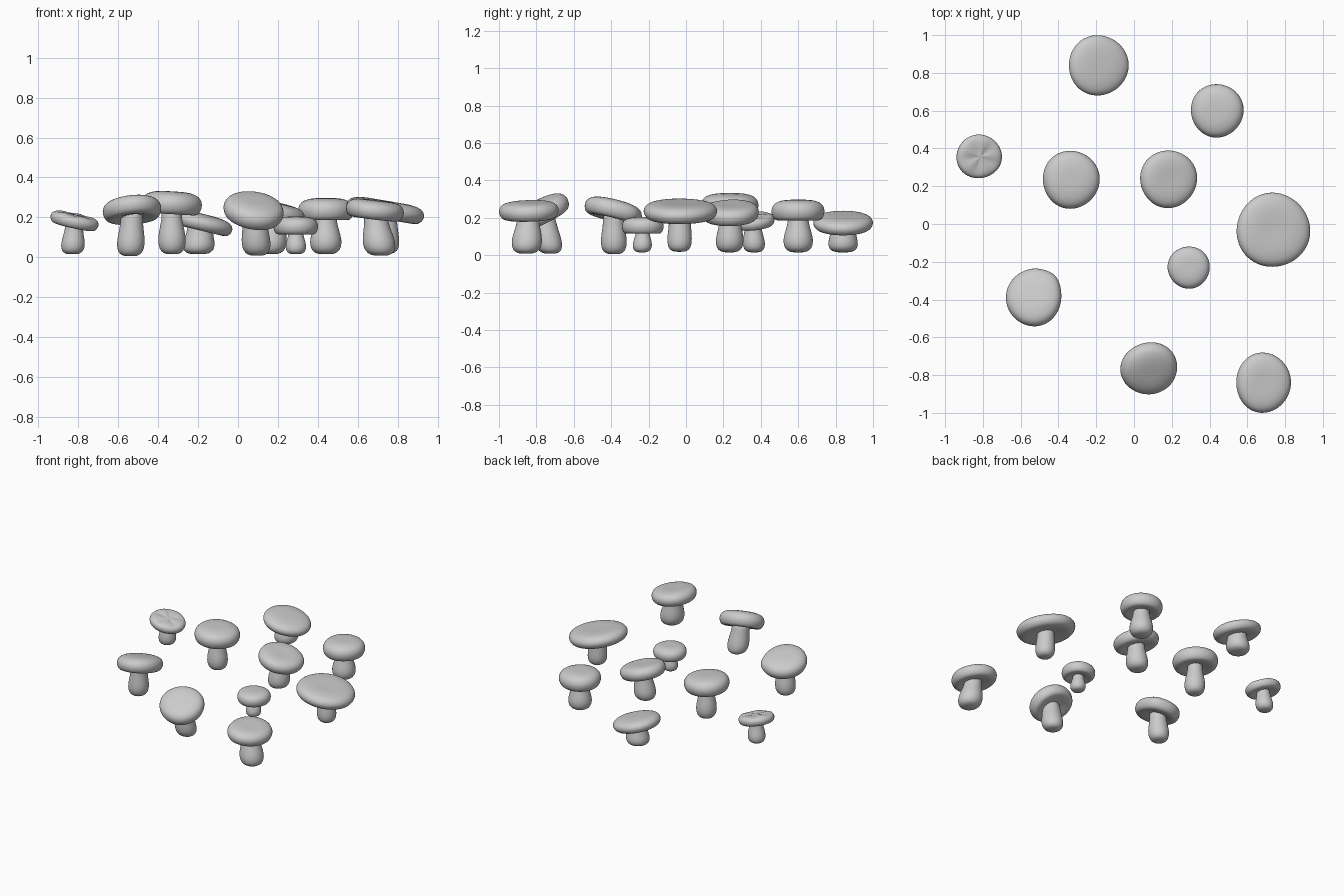
import bpy, bmesh, math, random
from mathutils import Vector

if "Cube" in bpy.data.objects:
    bpy.data.objects.remove(bpy.data.objects["Cube"])

random.seed(4)
SEG = 32


def lathe(name, profile, place):
    """Closed surface of revolution; place(r, angle, h) maps each point."""
    bm = bmesh.new()
    start = bm.verts.new(place(0, 0, profile[0][1]))
    rings = [[bm.verts.new(place(r, 2 * math.pi * i / SEG, h)) for i in range(SEG)]
             for r, h in profile[1:-1]]
    end = bm.verts.new(place(0, 0, profile[-1][1]))
    for i in range(SEG):
        j = (i + 1) % SEG
        bm.faces.new((start, rings[0][j], rings[0][i]))
        for a, b in zip(rings, rings[1:]):
            bm.faces.new((a[i], a[j], b[j], b[i]))
        bm.faces.new((rings[-1][i], rings[-1][j], end))
    bmesh.ops.recalc_face_normals(bm, faces=bm.faces)
    mesh = bpy.data.meshes.new(name)
    bm.to_mesh(mesh)
    bm.free()
    for p in mesh.polygons:
        p.use_smooth = True
    ob = bpy.data.objects.new(name, mesh)
    bpy.context.collection.objects.link(ob)
    sub = ob.modifiers.new("smooth", 'SUBSURF')
    sub.levels = sub.render_levels = 1
    return ob


# cap: underside centre, round the rim, to the crown (radius, height in thicknesses)
CAP = [(0, -.28), (.3, -.32), (.6, -.44), (.8, -.47), (.93, -.37), (1.0, -.14), (1.01, .06),
       (.95, .27), (.83, .41), (.62, .50), (.4, .535), (.2, .54), (0, .54)]


def mushroom(n, cap, rad, thick, slope, base, r0, r1, z0=.015, dent=0, creases=0, corner=0):
    cx, cy, cz = cap
    sx, sy = slope
    normal = Vector((-sx, -sy, 1)).normalized()
    ux = Vector((1, 0, sx)).normalized()
    uy = normal.cross(ux)
    # in-plane radii that give the measured plan outline
    rx, ry = rad[0] * math.hypot(1, sx), rad[1] * math.hypot(1, sy)
    ph = random.uniform(0, 6.28)

    def place_cap(r, a, h):
        k = r * (1 + .012 * math.sin(3 * a + ph))
        k *= 1 + corner * r * math.exp(-((a - .75) / .3) ** 2)
        hh = h * thick
        if h > 0:
            # soft hollow and radial folds in the crown
            hh -= dent * max(0, 1 - r * r) ** 2
            hh -= creases * r * max(0, 1 - r * r) * (1 + math.cos(5 * a + ph))
        return (Vector((cx, cy, cz)) + ux * (k * rx * math.cos(a))
                + uy * (k * ry * math.sin(a)) + normal * hh)

    lathe(f"mushroom_cap_{n}", CAP, place_cap)

    # stem: bulbous foot tapering into the cap, leaning toward it
    foot = Vector((base[0], base[1], z0))
    top = Vector((cx, cy, cz))
    stem = [(0, 0), (r0 * .45, .0), (r0 * .8, .05), (r0 * .98, .17), (r0 * 1.0, .33),
            (r0 * .6 + r1 * .4, .5), (r1, .72), (r1, .9), (r1 * .7, 1), (0, 1)]

    def place_stem(r, a, t):
        return foot.lerp(top, t) + Vector((r * math.cos(a), r * math.sin(a), 0))

    lathe(f"mushroom_stem_{n}", stem, place_stem)


# cap centre, plan radii, thickness, slope (x, y), stem foot, foot radius, neck radius
mushroom(1, (-.188, .84, .173), (.158, .16), .085, (-.24, .0), (-.20, .84), .08, .065)
mushroom(2, (.44, .60, .236), (.14, .142), .112, (0, 0), (.44, .60), .08, .055)
mushroom(3, (-.82, .357, .185), (.12, .116), .075, (-.22, .08), (-.83, .365), .06, .045,
         dent=.012, creases=.008)
mushroom(4, (-.333, .235, .268), (.151, .154), .115, (-.06, 0), (-.33, .235), .07, .05)
mushroom(5, (.183, .238, .228), (.15, .153), .1, (-.25, .03), (.165, .232), .075, .058,
         dent=.008)
mushroom(6, (.737, -.032, .236), (.195, .197), .1, (-.17, 0), (.745, -.035), .066, .058,
         z0=.018, dent=.008)
mushroom(7, (.29, -.23, .155), (.112, .112), .09, (0, 0), (.29, -.235), .052, .036)
mushroom(8, (-.53, -.388, .238), (.147, .152), .105, (.1, -.25), (-.54, -.385), .07, .056,
         z0=.005, corner=.06)
mushroom(9, (.08, -.765, .236), (.15, .132), .11, (-.17, .5), (.095, -.725), .073, .06, z0=.008)
mushroom(10, (.685, -.84, .237), (.145, .16), .1, (-.12, .03), (.715, -.855), .082, .06,
         z0=.008, dent=.006)
